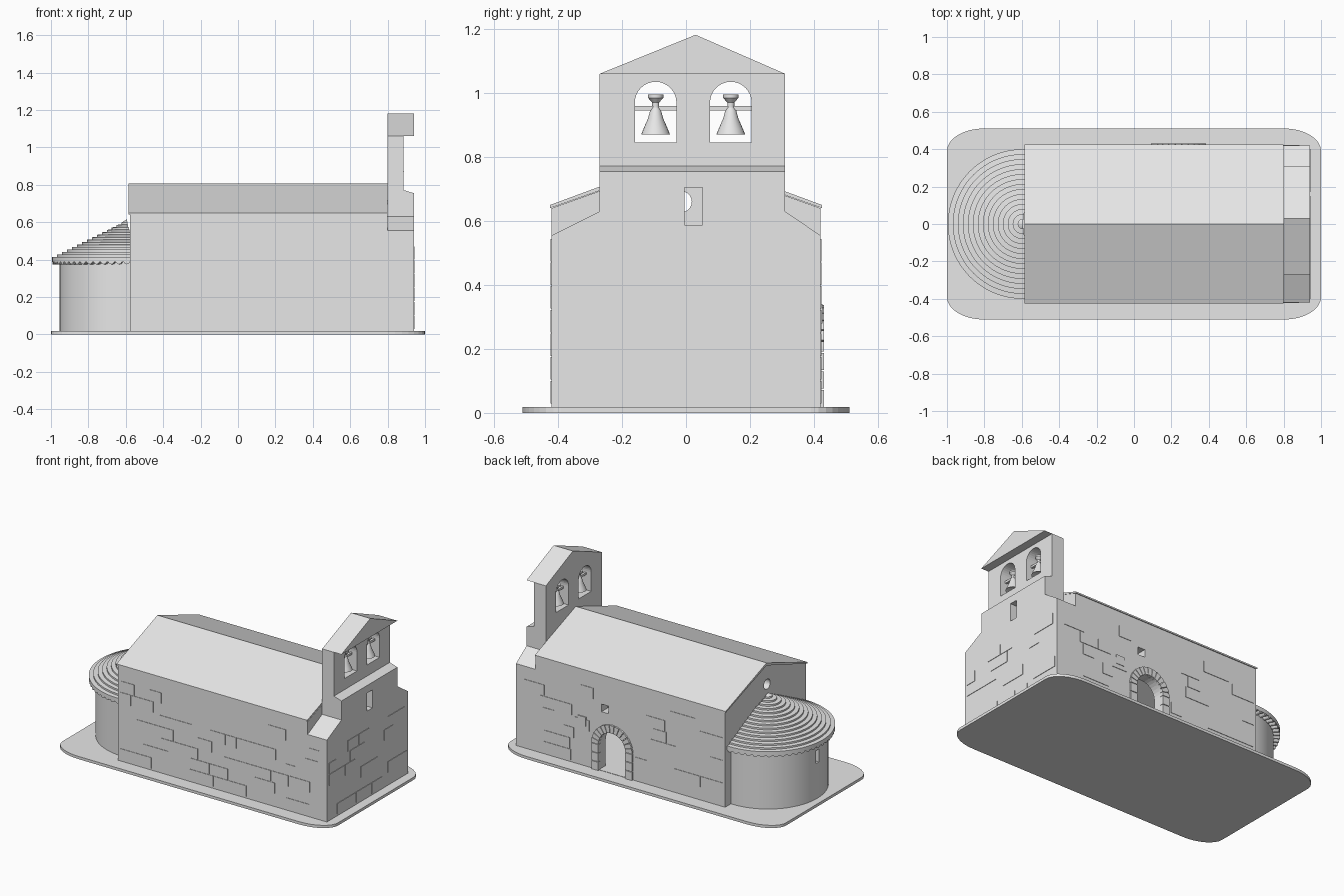
import bpy, bmesh, random
from math import sin, cos, pi, radians
from mathutils import Vector

if "Cube" in bpy.data.objects:
    bpy.data.objects.remove(bpy.data.objects["Cube"], do_unlink=True)

stone = bpy.data.materials.new("grey stone")
stone.use_nodes = True
GREY = (0.8, 0.8, 0.8, 1)
stone.diffuse_color = GREY
stone.node_tree.nodes["Principled BSDF"].inputs["Base Color"].default_value = GREY


def finish(name, bm, smooth=False):
    bmesh.ops.recalc_face_normals(bm, faces=bm.faces)
    mesh = bpy.data.meshes.new(name)
    bm.to_mesh(mesh)
    bm.free()
    mesh.materials.append(stone)
    obj = bpy.data.objects.new(name, mesh)
    bpy.context.collection.objects.link(obj)
    if smooth:
        bpy.ops.object.select_all(action="DESELECT")
        obj.select_set(True)
        bpy.context.view_layer.objects.active = obj
        bpy.ops.object.shade_smooth_by_angle(angle=radians(30))
    return obj


def add_prism(bm, pts, axis, a, b):
    """Extrude a 2D outline along an axis from a to b."""
    place = {"x": lambda p, t: (t, p[0], p[1]),
             "y": lambda p, t: (p[0], t, p[1]),
             "z": lambda p, t: (p[0], p[1], t)}[axis]
    lo = [bm.verts.new(place(p, a)) for p in pts]
    hi = [bm.verts.new(place(p, b)) for p in pts]
    bm.faces.new(lo)
    bm.faces.new(hi)
    for i in range(len(pts)):
        j = (i + 1) % len(pts)
        bm.faces.new((lo[i], lo[j], hi[j], hi[i]))


def prism(name, pts, axis, a, b, smooth=False):
    bm = bmesh.new()
    add_prism(bm, pts, axis, a, b)
    return finish(name, bm, smooth)


def lathe(name, profile, x, y, start, end, steps):
    """Turn a radius/height profile about a vertical axis."""
    bm = bmesh.new()
    rings = []
    for s in range(steps + 1):
        t = radians(start + (end - start) * s / steps)
        rings.append([bm.verts.new((x + r * cos(t), y + r * sin(t), z)) for r, z in profile])
    for p, q in zip(rings, rings[1:]):
        for i in range(len(profile) - 1):
            bm.faces.new((p[i], q[i], q[i + 1], p[i + 1]))
    bmesh.ops.remove_doubles(bm, verts=bm.verts, dist=0.0001)
    return finish(name, bm, True)


def rect(u0, u1, v0, v1):
    return [(u0, v0), (u1, v0), (u1, v1), (u0, v1)]


def arc(u, v, r, start, end, n):
    angles = [radians(start + (end - start) * i / n) for i in range(n + 1)]
    return [(u + r * cos(t), v + r * sin(t)) for t in angles]


def arch(u, half, z0, spring):
    return [(u - half, z0), (u + half, z0)] + arc(u, spring, half, 0, 180, 16)


def cut(obj, *cutters):
    """Subtract the cutters from the object and bake the result."""
    for c in cutters:
        m = obj.modifiers.new("cut", "BOOLEAN")
        m.operation, m.solver, m.object = "DIFFERENCE", "EXACT", c
    deps = bpy.context.evaluated_depsgraph_get()
    baked = bpy.data.meshes.new_from_object(obj.evaluated_get(deps))
    obj.modifiers.clear()
    obj.data = baked


# Ground slab with rounded corners
corners = []
for k, (sx, sy) in enumerate([(1, 1), (-1, 1), (-1, -1), (1, -1)]):
    corners += [(sx * 0.8 + 0.2 * cos(t), sy * 0.391 + 0.12 * sin(t))
                for t in (pi / 2 * (k + i / 8) for i in range(9))]
prism("ground_slab", corners, "z", 0, 0.018)

# Hollow nave with door, side window and round gable window
DOOR_X, SPRING = 0.238, 0.19
nave = prism("nave", [(-0.42, 0.01), (0.42, 0.01), (0.42, 0.64), (0, 0.79), (-0.42, 0.64)],
             "x", -0.578, 0.8)
nave_cutters = [
    prism("room_cutter", [(-0.35, 0.02), (0.35, 0.02), (0.35, 0.58), (0, 0.74), (-0.35, 0.58)],
          "x", -0.52, 0.9),
    prism("door_cutter", arch(DOOR_X, 0.1, 0.02, SPRING), "y", 0.3, 0.5),
    prism("side_window_cutter", rect(0.27, 0.32, 0.405, 0.455), "y", 0.3, 0.5),
    prism("oculus_cutter", arc(-0.015, 0.66, 0.033, 0, 345, 23), "x", -0.65, -0.45)]
cut(nave, *nave_cutters)
prism("nave_roof", [(-0.425, 0.65), (0, 0.807), (0.425, 0.65),
                    (0.425, 0.64), (0, 0.79), (-0.425, 0.64)], "x", -0.585, 0.8)

# Facade with sloped shoulders, and the bell wall above it
TOWER_L, TOWER_R = -0.27, 0.31
facade = prism("facade", [(-0.42, 0.01), (0.42, 0.01), (0.42, 0.555), (TOWER_R, 0.63),
                          (TOWER_L, 0.63), (-0.42, 0.555)], "x", 0.8, 0.94)
tower = prism("bell_wall", [(0.8, 0.63), (0.94, 0.63), (0.94, 0.755), (0.885, 0.772),
                            (0.885, 1.06), (0.8, 1.06)], "y", TOWER_L, TOWER_R)
window = prism("facade_window_cutter", rect(-0.005, 0.052, 0.587, 0.705), "x", 0.7, 1)
BELLS = (-0.095, 0.14)
openings = [prism("bell_opening_cutter", arch(y, 0.065, 0.845, 0.97), "x", 0.7, 1) for y in BELLS]
cut(facade, window)
cut(tower, window, *openings)
prism("bell_wall_roof", [(TOWER_L, 1.06), (TOWER_R, 1.06), (0.03, 1.182)], "x", 0.8, 0.94)

# Bells on their bars
bell_profile = [(0, 0.875), (0.036, 0.875), (0.045, 0.87), (0.038, 0.888), (0.024, 0.92),
                (0.017, 0.945), (0.011, 0.955), (0.011, 0.97), (0.024, 0.985),
                (0.024, 0.995), (0, 0.995)]
for y in BELLS:
    lathe("bell", bell_profile, 0.843, y, 0, 360, 24)
    prism("bell_bar", rect(0.836, 0.85, 0.945, 0.959), "y", y - 0.07, y + 0.07)

# Round apse with a slit window
APSE_X = -0.595
apse = prism("apse", [(-0.57, 0.36)] + arc(APSE_X, 0, 0.36, 90, 270, 40) + [(-0.57, -0.36)],
             "z", 0.01, 0.395, True)
slit = prism("slit_cutter", rect(-0.014, 0.014, 0.25, 0.335), "x", -1, -0.9)
cut(apse, slit)

# Stepped conical roof of the apse
RINGS = 15
steps = [(0.35, 0.39), (0.4, 0.386)]
for i in range(RINGS):
    r, z = 0.4 * (1 - i / RINGS), 0.402 + 0.0133 * i
    steps += [(r, z), (r, z + 0.011)]
steps.append((0, 0.615))
lathe("apse_roof", steps, APSE_X, 0, 82, 278, 48)

# Rounded tile ends beneath the apse eave
bm = bmesh.new()
for i in range(31):
    t = radians(90 + 6 * i)
    out, side = Vector((cos(t), sin(t), 0)), Vector((-sin(t), cos(t), 0))
    centre = Vector((APSE_X, 0, 0.391))
    ends = [[bm.verts.new(centre + out * r + side * u + Vector((0, 0, v)))
             for u, v in arc(0, 0, 0.016, 180, 360, 6)] for r in (0.35, 0.398)]
    bm.faces.new(ends[0])
    bm.faces.new(ends[1])
    for j in range(7):
        k = (j + 1) % 7
        bm.faces.new((ends[0][j], ends[0][k], ends[1][k], ends[1][j]))
finish("eave_tiles", bm)

# Door surround of jamb blocks and wedge stones
bm = bmesh.new()
for side in (-1, 1):
    for i in range(3):
        z = 0.018 + i * 0.058
        u = sorted((DOOR_X + side * 0.098, DOOR_X + side * 0.146))
        add_prism(bm, rect(u[0], u[1], z, z + 0.054), "y", 0.405, 0.431)
WEDGES = 13
for i in range(WEDGES):
    a, b = 180 * i / WEDGES + 0.8, 180 * (i + 1) / WEDGES - 0.8
    add_prism(bm, arc(DOOR_X, SPRING, 0.098, a, b, 2) + arc(DOOR_X, SPRING, 0.148, b, a, 2),
              "y", 0.405, 0.431)
finish("door_surround", bm)

# Slightly raised stones scattered over the walls
random.seed(4)
bm = bmesh.new()


def stones(axis, wall, outward, u0, u1, top, keep_clear=(9, 9, 9)):
    z = 0.03
    while z + 0.07 < top:
        u = u0
        while u < u1 - 0.05:
            end = min(u + random.uniform(0.07, 0.2), u1)
            c0, c1, cz = keep_clear
            clear = end < c0 or u > c1 or z > cz
            if clear and random.random() < 0.4:
                add_prism(bm, rect(u, end, z, z + 0.07), axis, wall - outward * 0.004,
                          wall + outward * 0.003)
            u = end + 0.004
        z += 0.074


stones("y", -0.42, -1, -0.56, 0.92, 0.63 - 0.08)
stones("y", 0.42, 1, -0.56, 0.92, 0.63 - 0.08, (0.07, 0.4, 0.47))
stones("x", 0.94, 1, -0.4, 0.4, 0.54)
add_prism(bm, rect(0.43, 0.49, 0.28, 0.34), "y", 0.415, 0.426)
finish("raised_stones", bm)

# Remove the cutters
for c in nave_cutters + openings + [window, slit]:
    bpy.data.objects.remove(c, do_unlink=True)
